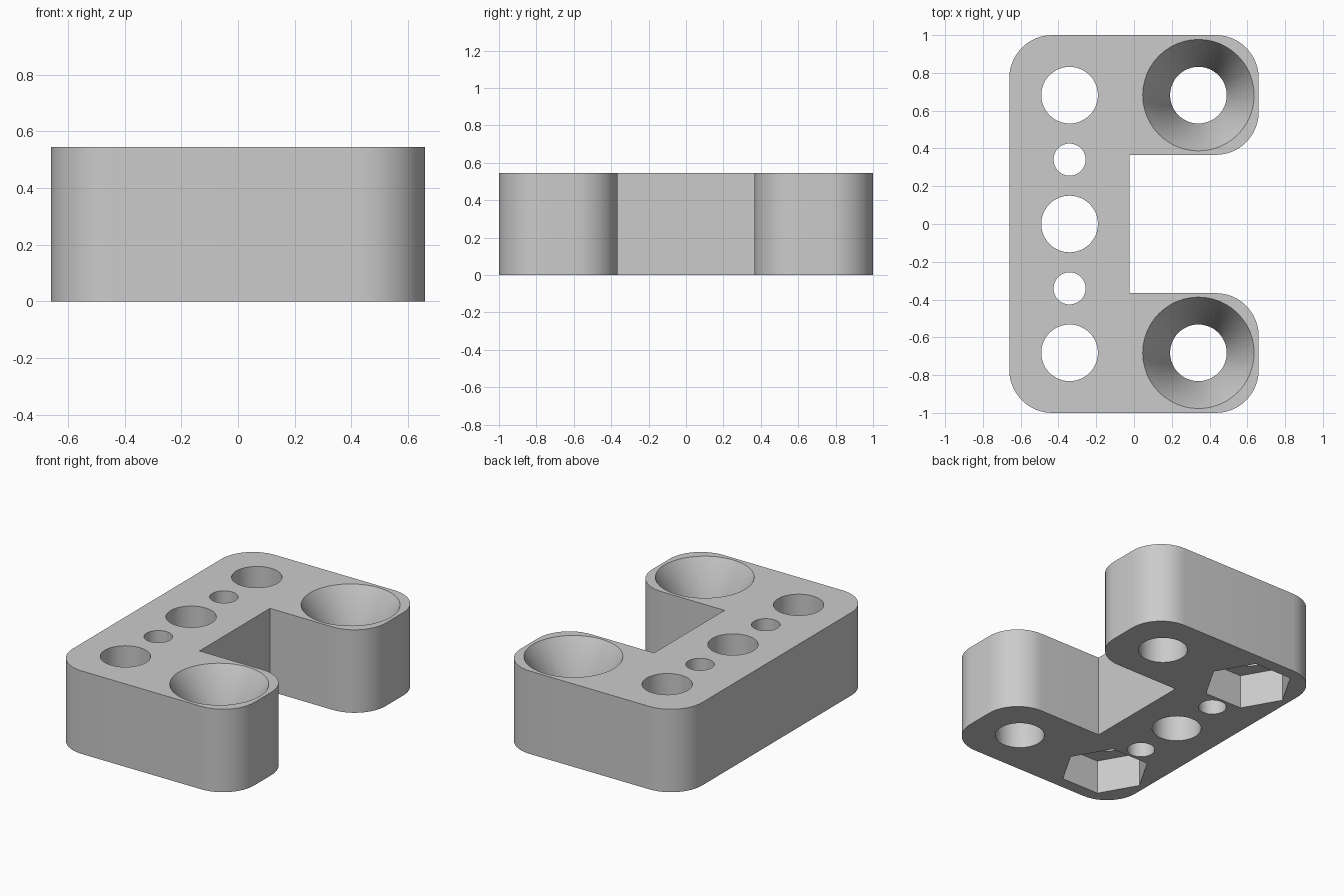
import bpy
import bmesh
from math import pi
from mathutils import Matrix

old = bpy.data.objects.get("Cube")
if old:
    bpy.data.objects.remove(old, do_unlink=True)

HEIGHT = 0.545
HOLE_X, HOLE_Y = 0.341, 0.682
HOLE_R, PIN_R = 0.15, 0.085
SINK_R, SINK_DEPTH = 0.295, 0.27
NUT_R, NUT_DEPTH = 0.274, 0.227
OVER = 0.05

grey = bpy.data.materials.new("light_grey")
grey.use_nodes = True
colour = (0.6, 0.6, 0.6, 1)
grey.diffuse_color = colour
grey.node_tree.nodes["Principled BSDF"].inputs["Base Color"].default_value = colour


def new_object(name, bm):
    mesh = bpy.data.meshes.new(name)
    bmesh.ops.recalc_face_normals(bm, faces=bm.faces)
    bm.to_mesh(mesh)
    bm.free()
    obj = bpy.data.objects.new(name, mesh)
    bpy.context.collection.objects.link(obj)
    return obj


def make_body():
    """C-shaped block with rounded outer corners and a sharp inner slot."""
    x, y, slot_x, slot_y = 0.66, 1.0, -0.024, 0.366
    outline = [(-x, -y), (x, -y), (x, -slot_y), (slot_x, -slot_y),
               (slot_x, slot_y), (x, slot_y), (x, y), (-x, y)]
    bm = bmesh.new()
    base = bm.faces.new([bm.verts.new((px, py, 0)) for px, py in outline])
    ext = bmesh.ops.extrude_face_region(bm, geom=[base])
    top = [v for v in ext["geom"] if isinstance(v, bmesh.types.BMVert)]
    bmesh.ops.translate(bm, verts=top, vec=(0, 0, HEIGHT))
    # upright edges, except the two inside the slot
    corners = [e for e in bm.edges
               if abs(e.verts[0].co.z - e.verts[1].co.z) > 0.1
               and abs(e.verts[0].co.x - slot_x) > 0.1]
    bmesh.ops.bevel(bm, geom=corners, offset=0.227, segments=12,
                    profile=0.5, affect='EDGES')
    return new_object("bracket_body", bm)


def cut(body, x, y, z0, z1, r0, r1, sides=48):
    """Subtract an upright cylinder, cone or prism with a corner on +x."""
    bm = bmesh.new()
    bmesh.ops.create_cone(bm, cap_ends=True, segments=sides,
                          radius1=r0, radius2=r1, depth=z1 - z0,
                          matrix=Matrix.Rotation(pi / 2, 4, 'Z'))
    bmesh.ops.translate(bm, verts=bm.verts, vec=(x, y, (z0 + z1) / 2))
    cutter = new_object("cutter", bm)
    cutter.hide_render = True
    mod = body.modifiers.new("cut", 'BOOLEAN')
    mod.operation = 'DIFFERENCE'
    mod.solver = 'EXACT'
    mod.object = cutter
    bpy.context.view_layer.objects.active = body
    bpy.ops.object.modifier_apply(modifier=mod.name)
    bpy.data.objects.remove(cutter, do_unlink=True)


body = make_body()

# round through holes along the spine and in both arms
holes = [(-HOLE_X, 0, HOLE_R)]
for side in (-1, 1):
    holes += [(-HOLE_X, side * HOLE_Y, HOLE_R),
              (-HOLE_X, side * HOLE_Y / 2, PIN_R),
              (HOLE_X, side * HOLE_Y, HOLE_R)]
for x, y, r in holes:
    cut(body, x, y, -OVER, HEIGHT + OVER, r, r)

# countersinks on top of the arms, nut pockets under the spine ends
flare = (SINK_R - HOLE_R) / SINK_DEPTH * OVER
for side in (-1, 1):
    cut(body, HOLE_X, side * HOLE_Y, HEIGHT - SINK_DEPTH, HEIGHT + OVER,
        HOLE_R, SINK_R + flare)
    cut(body, -HOLE_X, side * HOLE_Y, -OVER, NUT_DEPTH, NUT_R, NUT_R, sides=6)

body.data.materials.clear()
body.data.materials.append(grey)

bpy.ops.object.select_all(action='DESELECT')
body.select_set(True)
bpy.context.view_layer.objects.active = body
bpy.ops.object.shade_smooth_by_angle(angle=pi / 6)
